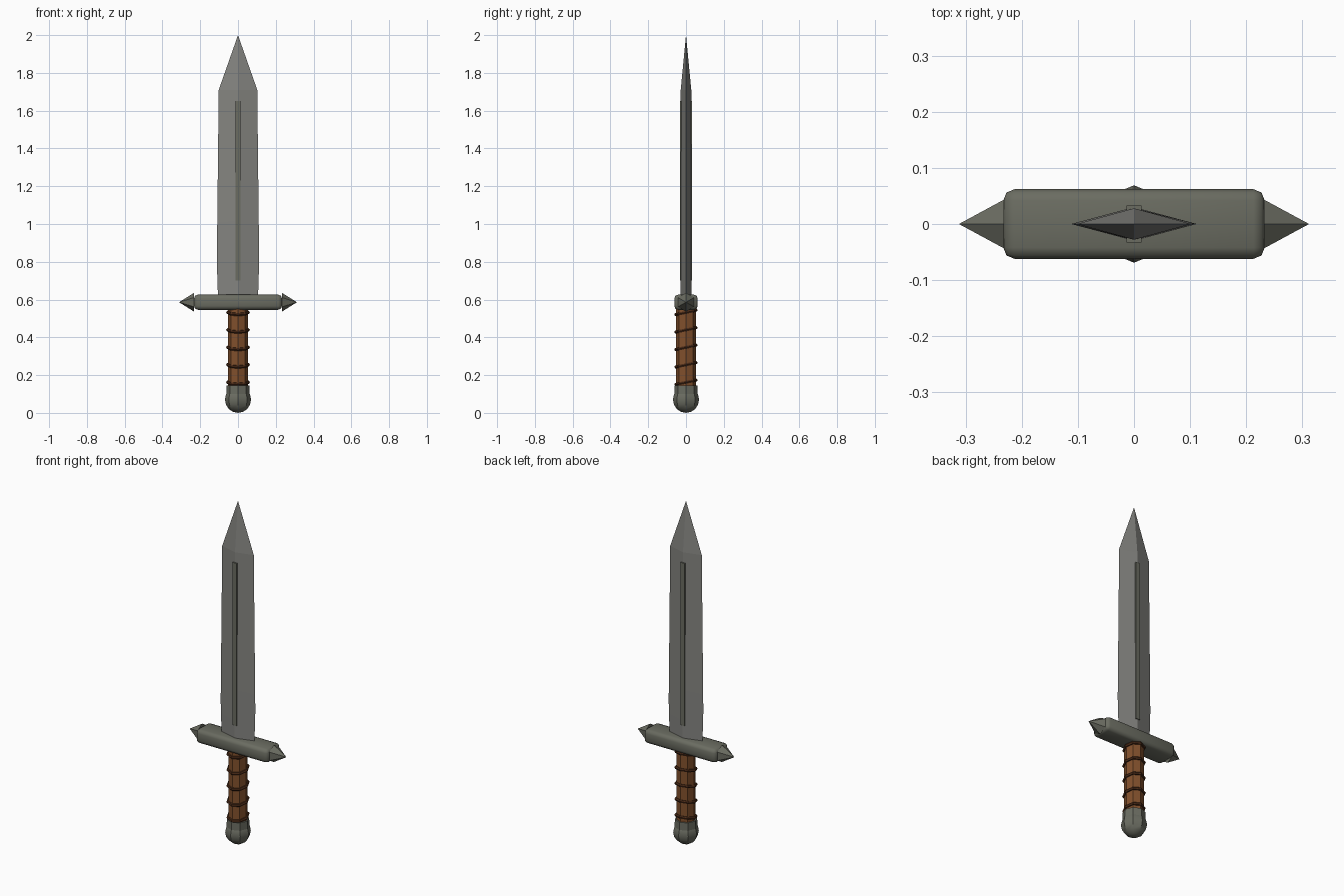
import bpy, bmesh
from math import sin, cos, pi, radians
from mathutils import Matrix, Vector

cube = bpy.data.objects.get("Cube")
if cube:
    bpy.data.objects.remove(cube, do_unlink=True)


def material(name, rgb):
    m = bpy.data.materials.new(name)
    m.use_nodes = True
    m.diffuse_color = (*rgb, 1)
    m.node_tree.nodes["Principled BSDF"].inputs["Base Color"].default_value = (*rgb, 1)
    return m


steel = material("blade steel", (0.23, 0.23, 0.215))
iron = material("dark iron", (0.145, 0.15, 0.12))
leather = material("brown leather", (0.22, 0.08, 0.025))
cord = material("dark cord", (0.07, 0.024, 0.009))


def finish(name, bm, mat, angle=30):
    bmesh.ops.recalc_face_normals(bm, faces=bm.faces)
    mesh = bpy.data.meshes.new(name)
    bm.to_mesh(mesh)
    bm.free()
    mesh.materials.append(mat)
    ob = bpy.data.objects.new(name, mesh)
    bpy.context.collection.objects.link(ob)
    bpy.ops.object.select_all(action="DESELECT")
    ob.select_set(True)
    bpy.context.view_layer.objects.active = ob
    bpy.ops.object.shade_smooth_by_angle(angle=radians(angle))
    return ob


def loft(name, sections, sides, mat, place=Matrix(), angle=30):
    """Stack polygon rings (z, radius x, radius y) and close both ends."""
    bm = bmesh.new()
    rings = []
    for z, rx, ry in sections:
        rings.append([bm.verts.new(place @ Vector((rx * cos(2 * pi * i / sides),
                                                   ry * sin(2 * pi * i / sides), z)))
                      for i in range(sides)])
    for a, b in zip(rings, rings[1:]):
        for i in range(sides):
            j = (i + 1) % sides
            bm.faces.new((a[i], a[j], b[j], b[i]))
    bm.faces.new(rings[0][::-1])
    bm.faces.new(rings[-1])
    bmesh.ops.remove_doubles(bm, verts=bm.verts, dist=1e-5)
    return finish(name, bm, mat, angle)


def box(name, size, centre, mat, bevel=0.0):
    bm = bmesh.new()
    bmesh.ops.create_cube(bm, size=1, matrix=Matrix.Translation(centre)
                          @ Matrix.Diagonal((*size, 1)))
    if bevel:
        bmesh.ops.bevel(bm, geom=bm.edges[:], offset=bevel, segments=2,
                        profile=0.5, affect="EDGES")
    return finish(name, bm, mat, 50 if bevel else 30)


# Blade with a diamond cross-section, and the raised bar along its middle
loft("blade", [(0.58, 0.105, 0.03), (0.8, 0.112, 0.03),
               (1.71, 0.102, 0.028), (2.0, 0, 0)], 4, steel, angle=5)
box("blade_bar", (0.026, 0.066, 0.95), (0, 0, 1.175), iron)

# Crossguard with a spike at each end
guard_z = 0.586
box("guard", (0.466, 0.124, 0.08), (0, 0, guard_z), iron, bevel=0.02)
for side, label in ((1, "left"), (-1, "right")):
    place = Matrix.Translation((0, 0, guard_z)) @ Matrix.Rotation(side * pi / 2, 4, "Y")
    loft(label + "_guard_spike", [(0.232, 0.05, 0.05), (0.312, 0, 0)], 6, iron, place)

# Grip and its tilted wrapping rings
loft("grip", [(0.12, 0.052, 0.052), (0.56, 0.052, 0.052)], 8, leather)
for n in range(5):
    bm = bmesh.new()
    place = Matrix.Translation((0, 0, 0.162 + 0.0925 * n)) @ Matrix.Rotation(radians(12), 4, "X")
    major, minor, segs, tube = 0.054, 0.009, 8, 6
    rings = []
    for i in range(segs):
        a = 2 * pi * i / segs
        rings.append([])
        for k in range(tube):
            t = 2 * pi * k / tube
            r = major + minor * cos(t)
            rings[-1].append(bm.verts.new(place @ Vector((r * cos(a), r * sin(a), minor * sin(t)))))
    for i in range(segs):
        for k in range(tube):
            a, b, k2 = rings[i], rings[(i + 1) % segs], (k + 1) % tube
            bm.faces.new((a[k], b[k], b[k2], a[k2]))
    finish(f"grip_wrap_{n + 1}", bm, cord)

# Collar and round pommel
loft("pommel_collar", [(0.08, 0.062, 0.062), (0.145, 0.06, 0.06)], 8, iron)
steps = 8
radius = 0.069
loft("pommel", [(0.07 - 0.07 * cos(pi * s / steps), radius * sin(pi * s / steps),
                 radius * sin(pi * s / steps)) for s in range(steps + 1)], 8, iron)
